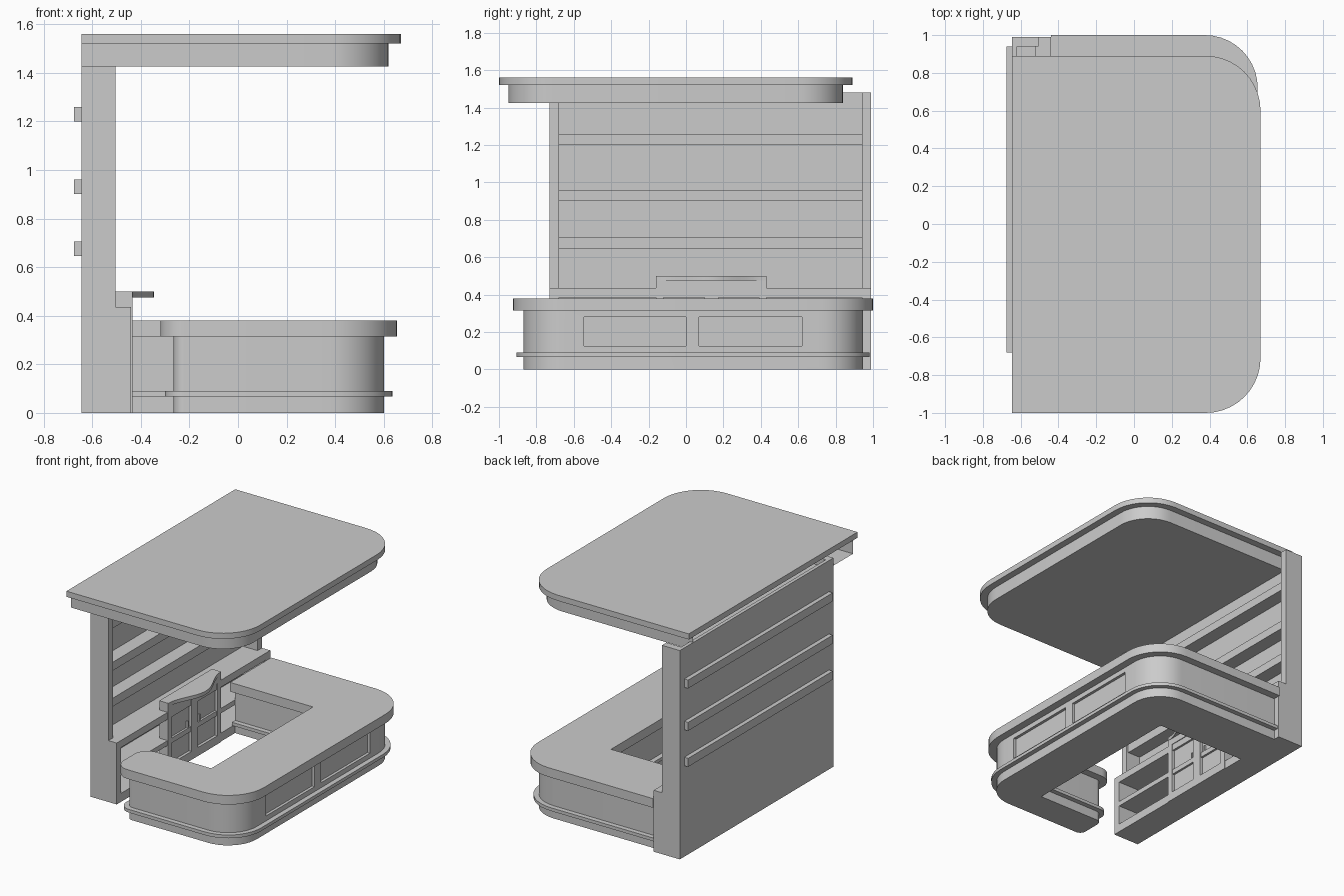
import bpy, bmesh, math
from mathutils import Vector

if "Cube" in bpy.data.objects:
    bpy.data.objects.remove(bpy.data.objects["Cube"])


def finish(name, bm, smooth=False):
    bmesh.ops.recalc_face_normals(bm, faces=bm.faces)
    me = bpy.data.meshes.new(name)
    bm.to_mesh(me)
    bm.free()
    ob = bpy.data.objects.new(name, me)
    bpy.context.collection.objects.link(ob)
    if smooth:
        bpy.ops.object.select_all(action='DESELECT')
        bpy.context.view_layer.objects.active = ob
        ob.select_set(True)
        bpy.ops.object.shade_smooth_by_angle(angle=math.radians(35))
    return ob


def box(name, x0, x1, y0, y1, z0, z1):
    bm = bmesh.new()
    bmesh.ops.create_cube(bm, size=1)
    for v in bm.verts:
        v.co = (x0 + (v.co.x + .5) * (x1 - x0),
                y0 + (v.co.y + .5) * (y1 - y0),
                z0 + (v.co.z + .5) * (z1 - z0))
    return finish(name, bm)


def rounded(corners, seg=10):
    """Outline from (x, y, radius) corners, with right angles rounded."""
    pts = []
    for i, (x, y, r) in enumerate(corners):
        c = Vector((x, y))
        if r <= 0:
            pts.append(c)
            continue
        a = (Vector(corners[i - 1][:2]) - c).normalized() * r
        b = (Vector(corners[(i + 1) % len(corners)][:2]) - c).normalized() * r
        for k in range(seg + 1):
            t = math.pi / 2 * k / seg
            pts.append(c + a * (1 - math.sin(t)) + b * (1 - math.cos(t)))
    return pts


def extrude(name, pts, z0, z1, drop=None):
    bm = bmesh.new()
    f = bm.faces.new([bm.verts.new((p[0], p[1], z0)) for p in pts])
    r = bmesh.ops.extrude_face_region(bm, geom=[f], use_keep_orig=True)
    for v in r['geom']:
        if isinstance(v, bmesh.types.BMVert):
            v.co.z = z1
    bmesh.ops.recalc_face_normals(bm, faces=bm.faces)
    if drop:
        bmesh.ops.delete(bm, geom=[f for f in bm.faces if drop(f)], context='FACES_ONLY')
    return finish(name, bm, True)


# Roof: top slab over a hollow fascia that is open towards the wall
def roof_outline(d):
    return rounded([(-.645, -1 + d, 0), (.67 - d, -1 + d, .29 - d),
                    (.67 - d, .89 - d, .29 - d), (-.645, .89 - d, 0)])


extrude("roof_slab", roof_outline(0), 1.52, 1.56)
fascia = extrude("roof_fascia", roof_outline(.05), 1.425, 1.52,
                 drop=lambda f: f.normal.z > .9 or f.normal.x < -.99)


# Counter: one arm joins the wall cabinet, the other ends freely
def counter_outline(d):
    return rounded([(-.44, 1 - d, 0), (.655 - d, 1 - d, .28 - d),
                    (.655 - d, -.925 + d, .28 - d), (-.32 + d, -.925 + d, .1 - d),
                    (-.32 + d, -.6 - d, .1 - d), (.21 + d, -.6 - d, 0),
                    (.21 + d, .54 + d, 0), (-.44, .54 + d, 0)])


extrude("counter_top", counter_outline(0), .315, .38)
extrude("counter_trim", counter_outline(.02), .067, .09)
body = extrude("counter_body", counter_outline(.055), 0, .315)

# Recessed display panels on the counter's long side
for y0, y1 in ((-.545, 0), (.07, .62)):
    cutter = box("panel_cutter", .58, .7, y0, y1, .125, .28)
    cutter.hide_render = True
    m = body.modifiers.new("recess", 'BOOLEAN')
    m.operation, m.object, m.solver = 'DIFFERENCE', cutter, 'EXACT'
    bpy.context.view_layer.objects.active = body
    # recess must run before the smoothing modifier
    body.modifiers.move(len(body.modifiers) - 1, 0)
    bpy.ops.object.modifier_apply(modifier=m.name)
    bpy.data.objects.remove(cutter)

# Rear wall with posts and shelves running through it
box("wall_panel", -.645, -.62, -.68, .94, 0, 1.48)
for side, y in (("front", -.73), ("rear", .94)):
    box(side + "_wall_post", -.645, -.505, y, y + .05, 0, 1.48)
    box(side + "_cabinet_end", -.505, -.44, y, y + .05, 0, .435)
for i, z in enumerate((.645, .9, 1.2)):
    box(f"wall_shelf_{i + 1}", -.675, -.52, -.68, .94, z, z + .06)

# Low open cabinet along the wall
for part, z0, z1 in (("plinth", 0, .06), ("shelf", .2, .235), ("top", .385, .435)):
    box("cabinet_" + part, -.62, -.44, -.68, .94, z0, z1)

# Central cupboard with two recessed doors and a bowed top
box("cupboard_core", -.505, -.455, -.16, .43, 0, .475)
for i, (y0, y1) in enumerate(((-.16, -.12), (.1, .175), (.39, .43))):
    box(f"cupboard_stile_{i + 1}", -.455, -.435, y0, y1, 0, .475)
for part, z0, z1 in (("lower", 0, .06), ("upper", .43, .475)):
    box(f"cupboard_{part}_rail", -.455, -.435, -.16, .43, z0, z1)
for side, y in (("left", .07), ("right", .2)):
    box(side + "_door_handle", -.455, -.442, y, y + .01, .22, .28)
bow = [(-.435 + .09 * (.5 - .5 * math.cos(2 * math.pi * k / 16)), -.16 + .59 * k / 16)
       for k in range(17)]
extrude("cupboard_top", [(-.505, .43), (-.505, -.16)] + bow, .475, .5)
